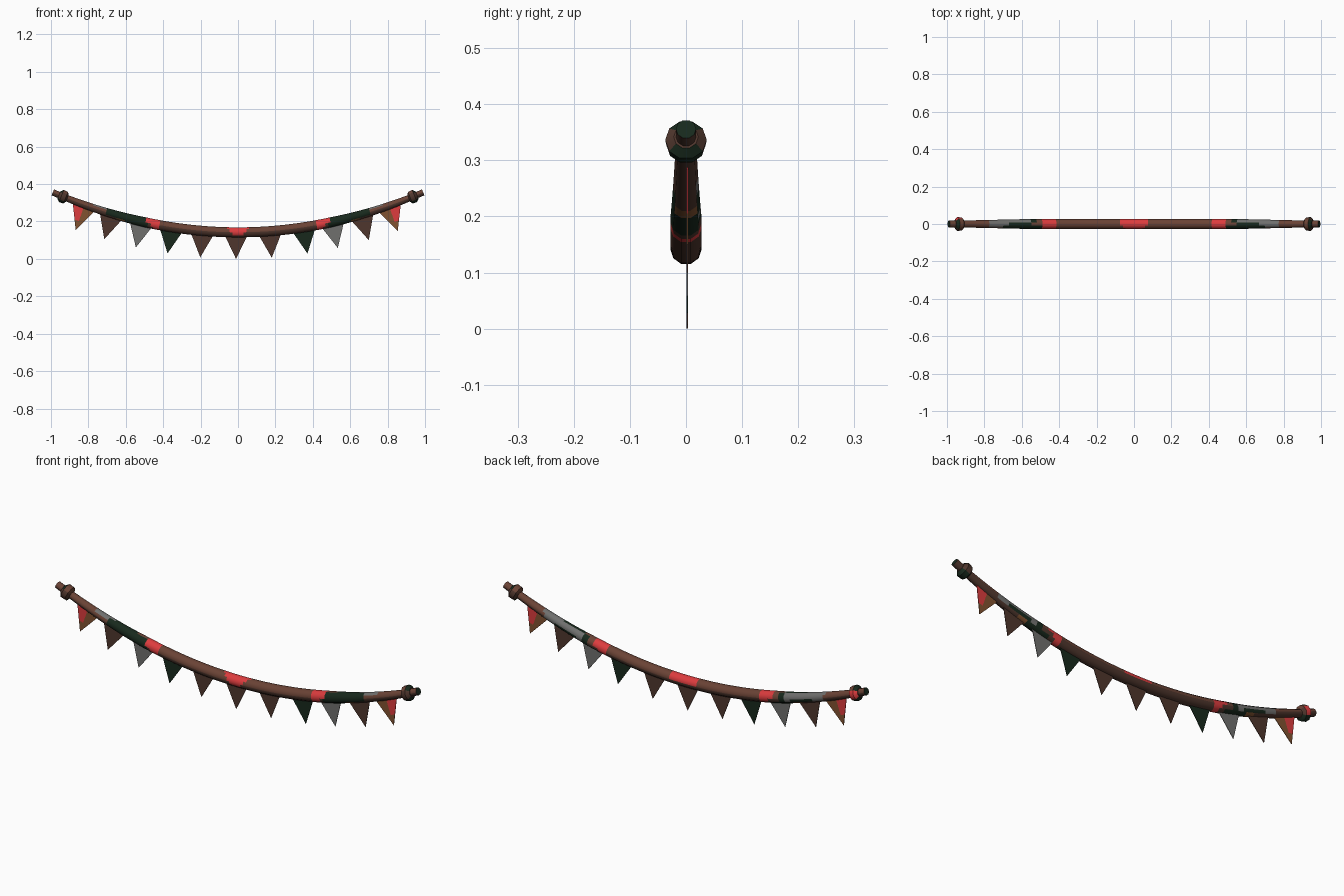
import bpy, bmesh, math
from mathutils import Vector

if "Cube" in bpy.data.objects:
    bpy.data.objects.remove(bpy.data.objects["Cube"])

def mat(name, rgb):
    m = bpy.data.materials.new(name)
    m.diffuse_color = (*rgb, 1)
    m.use_nodes = True
    m.node_tree.nodes["Principled BSDF"].inputs["Base Color"].default_value = m.diffuse_color
    return m

BROWN, GREEN, RED, GREY, DARK, GOLD = range(6)
MATS = [mat("brown", (0.145, 0.056, 0.036)), mat("dark green", (0.009, 0.022, 0.012)),
        mat("red", (0.72, 0.045, 0.048)), mat("grey", (0.16, 0.16, 0.155)),
        mat("dark brown", (0.078, 0.037, 0.026)), mat("gold brown", (0.22, 0.085, 0.03))]
SIDES = 10

def path(x):                       # sagging centre line
    return Vector((x, 0, 0.142 + 0.218 * x * x))

def frame(x):                      # tangent and upward normal of the line
    t = Vector((1, 0, 0.436 * x)).normalized()
    return t, Vector((-t.z, 0, t.x))

def finish(bm, name, smooth):
    bmesh.ops.recalc_face_normals(bm, faces=bm.faces)
    me = bpy.data.meshes.new(name)
    bm.to_mesh(me)
    bm.free()
    for m in MATS:
        me.materials.append(m)
    ob = bpy.data.objects.new(name, me)
    bpy.context.collection.objects.link(ob)
    if smooth:
        bpy.ops.object.select_all(action='DESELECT')
        ob.select_set(True)
        bpy.context.view_layer.objects.active = ob
        bpy.ops.object.shade_smooth_by_angle(angle=math.radians(40))

def tube(name, stations, colour, cap_colour):
    """stations: (point, up, radius); colour(x, ny, nz) picks the face material"""
    bm = bmesh.new()
    ang = [2 * math.pi * i / SIDES for i in range(SIDES)]
    rings = [[bm.verts.new(p + r * (Vector((0, math.cos(a), 0)) + math.sin(a) * u))
              for a in ang] for p, u, r in stations]
    for k in range(len(rings) - 1):
        x = (stations[k][0].x + stations[k + 1][0].x) / 2
        for i in range(SIDES):
            j = (i + 1) % SIDES
            f = bm.faces.new((rings[k][i], rings[k][j], rings[k + 1][j], rings[k + 1][i]))
            a = ang[i] + math.pi / SIDES
            f.material_index = colour(x, math.cos(a), math.sin(a))
    for r in (rings[0], rings[-1]):
        bm.faces.new(r).material_index = cap_colour
    finish(bm, name, True)

# rope with coloured patches
def rope_colour(x, ny, nz):
    x = abs(x)
    front, top = ny < -0.1, nz > 0.95
    if front and x < 0.035 + 0.035 * max(nz, -0.5) and nz > -0.7:
        return RED
    if not front and x < 0.08 and nz > -0.2:
        return GREY if nz < 0 and x < 0.04 else RED
    if 0.415 < x < (0.47 if nz < 0.2 else 0.5) and (nz > -0.5 or x < 0.45):
        return RED
    if nz < -0.5:                                   # underside
        return GREEN if 0.48 < x < 0.6 else GOLD if 0.6 < x < 0.65 else DARK
    if front and 0.48 < x < 0.70:
        return GREEN
    if top and 0.56 < x < 0.67:
        return GREEN
    if nz > 0.5 and 0.67 < x < 0.775:
        return GREY
    if not front and not top and 0.55 < x < 0.77:
        if nz > 0:
            return GREY
        return GREY if x > 0.70 or x < 0.59 else GREEN
    if not front and not top and 0.52 < x < 0.55:
        return GREEN
    return BROWN if nz > -0.2 else DARK

def radius(x):
    x = abs(x)
    return 0.028 if x < 0.5 else max(0.018, 0.028 - 0.023 * (x - 0.5))

xs = [-0.99 + 0.015 * i for i in range(133)]
tube("rope", [(path(x), frame(x)[1], radius(x)) for x in xs], rope_colour, GREEN)

# collars near both ends
def collar_colour(x, ny, nz):
    if x < 0 and ny > 0.9 and abs(x) > 0.925:
        return RED
    if nz < -0.5 or (nz > 0.5 and abs(x) > 0.94):
        return GREEN
    return BROWN if nz > 0.4 else DARK

for s, side in ((-1, "left"), (1, "right")):
    x0 = 0.935 * s
    t, u = frame(x0)
    prof = [(-0.024, 0.02), (-0.015, 0.035), (0.01, 0.037), (0.024, 0.022)]
    tube(side + "_collar", [(path(x0) + t * d * s, u, r) for d, r in prof],
         collar_colour, DARK)

# hanging pennants, square to the rope, made of strips so a rule can colour them
def pennant(n, x, colour):
    t, u = frame(x)
    p = path(x)
    bm = bmesh.new()
    levels = (0.0, 0.3, 0.62, 0.96)
    def pt(k, c, y):                # c runs from -1 (left edge) to 1
        return bm.verts.new(p - u * (0.01 + 0.132 * k) + t * 0.064 * (1 - k) * c
                            + Vector((0, 0.002 + y, 0)))
    for y in (-0.0012, 0.0012):
        grid = [[pt(k, c, y) for c in (-1, 0, 1)] for k in levels]
        tip = pt(1.0, 0, y)
        for k in range(4):
            for c in (0, 1):
                a, b = grid[k][c], grid[k][c + 1]
                vs = (a, b, grid[k + 1][c + 1], grid[k + 1][c]) if k < 3 else (a, b, tip)
                f = bm.faces.new(vs)
                f.material_index = colour(min(k, 2), (2 * c - 1) * (1 if x > 0 else -1))
    # close the edges between front and back sheets
    loops = [e for e in bm.edges if len(e.link_faces) == 1]
    sheets = set(bm.faces)
    bmesh.ops.bridge_loops(bm, edges=loops)
    for f in bm.faces:
        if f not in sheets:
            nb = [g for e in f.edges for g in e.link_faces if g in sheets]
            f.material_index = nb[0].material_index
    finish(bm, "pennant_%d" % n, False)

def plain(c):
    return lambda level, outer: c

def two_tone(level, outer):
    return RED if outer > 0 and level < 2 else GOLD

FLAGS = [(-0.82, two_tone), (-0.675, plain(DARK)), (-0.515, plain(GREY)), (-0.355, plain(GREEN)),
         (-0.19, plain(DARK)), (-0.01, plain(DARK)), (0.17, plain(DARK)), (0.35, plain(GREEN)),
         (0.503, plain(GREY)), (0.66, plain(DARK)), (0.807, two_tone)]
for n, f in enumerate(FLAGS):
    pennant(n + 1, *f)
